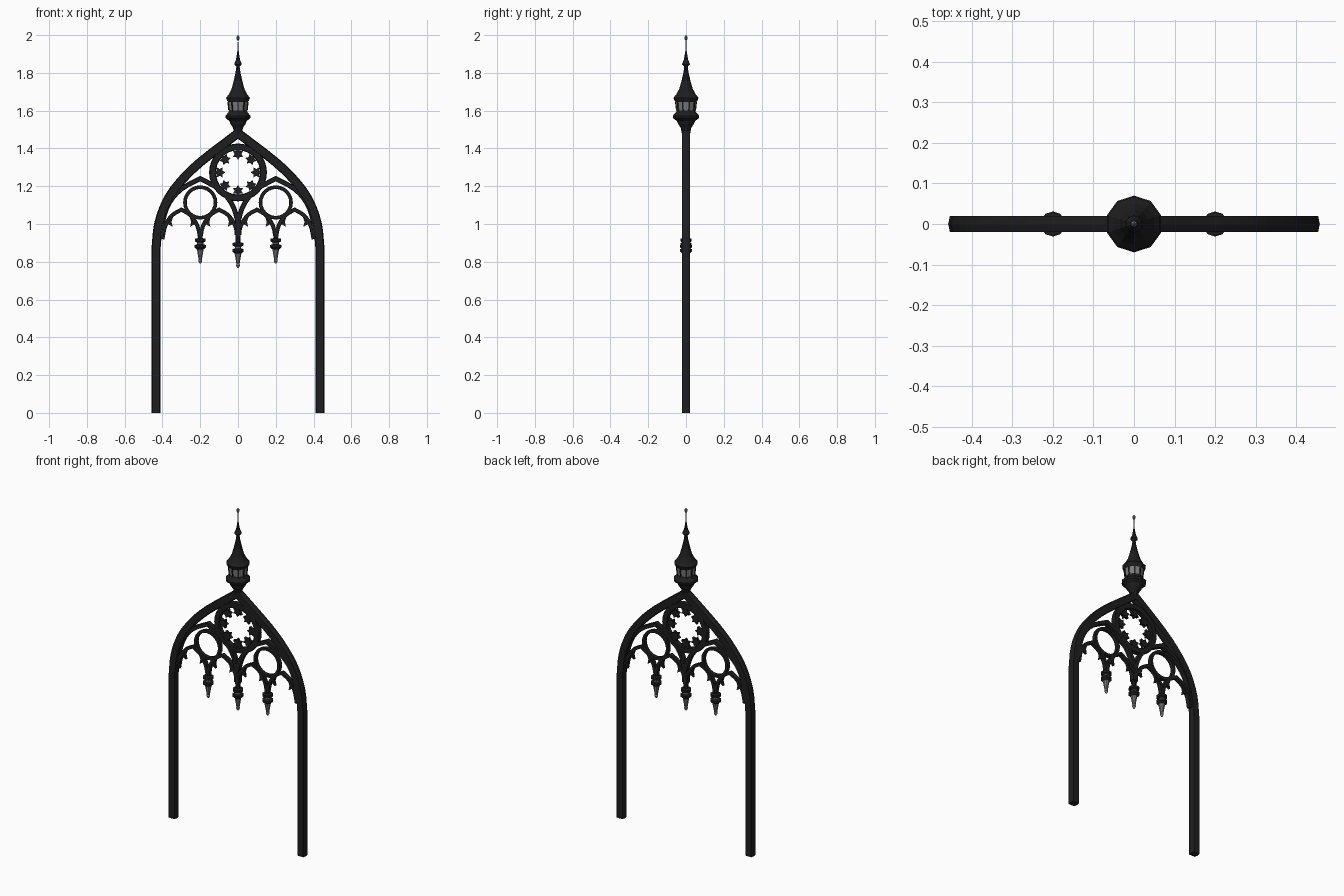
import bpy, bmesh, math
from mathutils import Vector

if "Cube" in bpy.data.objects:
    bpy.data.objects.remove(bpy.data.objects["Cube"])


def material(name, v):
    m = bpy.data.materials.new(name)
    m.diffuse_color = (v, v, v, 1)
    m.use_nodes = True
    m.node_tree.nodes["Principled BSDF"].inputs["Base Color"].default_value = m.diffuse_color
    return m


IRON = material("dark iron", 0.013)
GREY = material("pale grey", 0.2)


def finish(name, bm, mats=(IRON,)):
    bmesh.ops.recalc_face_normals(bm, faces=bm.faces)
    me = bpy.data.meshes.new(name)
    bm.to_mesh(me)
    bm.free()
    for m in mats:
        me.materials.append(m)
    ob = bpy.data.objects.new(name, me)
    bpy.context.collection.objects.link(ob)
    return ob


def smooth_path(pts, n=3):
    """Catmull-Rom curve through points in the x-z plane."""
    p = [Vector(q) for q in pts]
    p = [2 * p[0] - p[1]] + p + [2 * p[-1] - p[-2]]
    out = []
    for i in range(1, len(p) - 2):
        a, b, c, d = p[i - 1:i + 3]
        for k in range(n):
            t = k / n
            out.append(0.5 * (2 * b + (c - a) * t + (2 * a - 5 * b + 4 * c - d) * t * t
                              + (3 * b - a - 3 * c + d) * t ** 3))
    return out + [p[-2]]


def mirrored(half, cx):
    """Complete a half path that ends on the line x = cx."""
    return half + [Vector((2 * cx - q.x, q.y)) for q in reversed(half[:-1])]


def sweep(name, path, w, d, closed=False):
    """Sweep a six-sided bar (half width w, half depth d) with mitred corners."""
    section = [(w, 0), (w * .82, d), (-w * .82, d), (-w, 0), (-w * .82, -d), (w * .82, -d)]
    bm = bmesh.new()
    rings, n = [], len(path)
    for i, p in enumerate(path):
        t1 = (p - path[i - 1]).normalized() if i or closed else None
        t2 = (path[(i + 1) % n] - p).normalized() if i < n - 1 or closed else t1
        t1 = t1 or t2
        t = (t1 + t2).normalized()
        nor = Vector((-t.y, t.x)) / max(t.dot(t1), .4)
        rings.append([bm.verts.new((p.x + nor.x * a, b, p.y + nor.y * a)) for a, b in section])
    for i in range(n if closed else n - 1):
        r, s = rings[i], rings[(i + 1) % n]
        for k in range(6):
            bm.faces.new((r[k], r[(k + 1) % 6], s[(k + 1) % 6], s[k]))
    if not closed:
        bm.faces.new(rings[0])
        bm.faces.new(rings[-1])
    return finish(name, bm)


def circle(cx, cz, r, n):
    return [Vector((cx + r * math.cos(2 * math.pi * i / n), cz + r * math.sin(2 * math.pi * i / n)))
            for i in range(n)]


def plate(name, pts, d):
    """Extrude an x-z outline through the depth."""
    bm = bmesh.new()
    f = bm.faces.new([bm.verts.new((x, -d, z)) for x, z in pts])
    g = bmesh.ops.extrude_face_region(bm, geom=[f])["geom"]
    bmesh.ops.translate(bm, vec=(0, 2 * d, 0), verts=[v for v in g if isinstance(v, bmesh.types.BMVert)])
    return finish(name, bm)


def lathe(name, profile, n, x=0, grey=lambda z: False):
    """Turn (radius, z) pairs around a vertical axis at x."""
    bm = bmesh.new()
    rings = [[bm.verts.new((x + r * math.cos(2 * math.pi * (i + .5) / n),
                            r * math.sin(2 * math.pi * (i + .5) / n), z)) for i in range(n)]
             for r, z in profile]
    for a, b in zip(rings, rings[1:]):
        for i in range(n):
            bm.faces.new((a[i], a[(i + 1) % n], b[(i + 1) % n], b[i]))
    bm.faces.new(rings[0])
    bm.faces.new(rings[-1])
    for f in bm.faces:
        f.material_index = int(grey(f.calc_center_median().z))
    return finish(name, bm, (IRON, GREY))


# Main pointed arch with its two posts
arch = smooth_path([(-.434, .87), (-.42, 1.0), (-.377, 1.12), (-.308, 1.22), (-.2, 1.327), (0, 1.481)])
sweep("main_arch", mirrored([Vector((-.434, 0))] + arch, 0), .024, .02)

# Rose window: ring and eight star cusps
RZ = 1.273
sweep("rose_ring", circle(0, RZ, .135, 32), .018, .015, True)
for i in range(8):
    a = i * math.pi / 4
    cx, cz = .097 * math.cos(a), RZ + .097 * math.sin(a)
    star = [(cx + r * math.cos(a + k * math.pi / 6), cz + r * math.sin(a + k * math.pi / 6))
            for k in range(12) for r in [.031 if k % 2 == 0 else .018]]
    plate("rose_star", star, .009)

# Side bays: sub-arch, ring, and paired cusped arches
for s in (-1, 1):
    cx = .2 * s
    half = smooth_path([(cx - .207, .94), (cx - .197, 1.02), (cx - .165, 1.11), (cx - .1, 1.185), (cx, 1.24)])
    sweep("sub_arch", mirrored(half, cx), .013, .015)
    sweep("bay_ring", circle(cx, 1.114, .081, 24), .0095, .012, True)
    for t in (-1, 1):
        ax = cx + .1 * t
        half = smooth_path([(ax - .1, .92), (ax - .085, .99), (ax - .05, 1.045), (ax, 1.076)])
        sweep("small_arch", mirrored(half, ax), .0105, .012)
        for u in (-1, 1):
            # Pointed cusp on each flank of the small arch
            plate("arch_cusp", [(ax + u * q, z) for q, z in
                  [(.09, .975), (.068, .998), (.046, .985), (.052, 1.012), (.04, 1.05), (.065, 1.04)]], .008)

# Hanging pendants with collars and grey tips
for x, dz in ((-.2, 0), (0, -.022), (.2, 0)):
    prof = [(.012, .96), (.014, .925 + dz), (.030, .922 + dz), (.030, .908 + dz), (.018, .902 + dz),
            (.018, .893 + dz), (.031, .889 + dz), (.031, .876 + dz), (.019, .866 + dz),
            (.015, .845 + dz), (.009, .81 + dz), (.011, .803 + dz), (.004, .79 + dz)]
    lathe("pendant", prof, 10, x, lambda z, e=dz: z < .868 + e or .893 + e < z < .902 + e)

# Lantern spire on the apex
spire = [(.02, 1.47), (.028, 1.51), (.042, 1.53), (.048, 1.545), (.068, 1.56), (.07, 1.573), (.052, 1.592),
         (.05, 1.602), (.055, 1.645), (.06, 1.652), (.067, 1.668), (.052, 1.685), (.036, 1.715),
         (.024, 1.757), (.014, 1.8), (.009, 1.832), (.021, 1.845), (.019, 1.852), (.011, 1.87),
         (.006, 1.9), (.003, 1.92)]
lathe("lantern_spire", spire, 10, 0, lambda z: 1.604 < z < 1.643)
# Corner bars between the lantern panes
for i in range(10):
    a = 2 * math.pi * (i + .5) / 10
    bm = bmesh.new()
    bmesh.ops.create_cube(bm, size=1)
    for v in bm.verts:
        r = (.05 if v.co.z < 0 else .055) + v.co.x * .006
        y = v.co.y * .007
        v.co = (r * math.cos(a) - y * math.sin(a), r * math.sin(a) + y * math.cos(a), 1.6235 + v.co.z * .045)
    finish("lantern_bar", bm)

# Needle and bead at the tip
lathe("needle", [(.003, 1.915), (.0012, 1.975)], 6, 0, lambda z: True)
lathe("tip_bead", [(.002, 1.97), (.008, 1.979), (.008, 1.99), (.002, 2.0)], 8, 0, lambda z: True)
